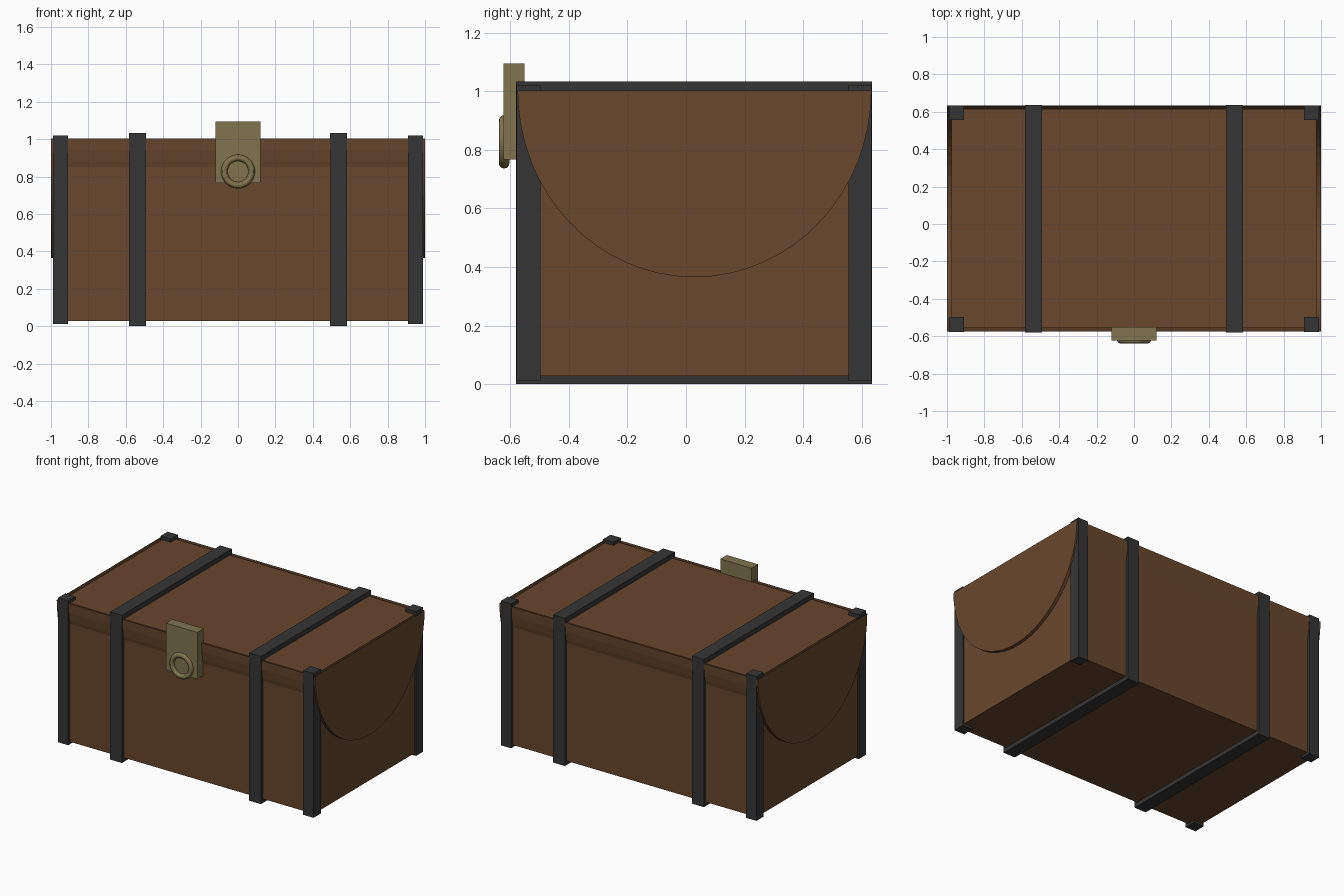
import bpy, bmesh, math
from mathutils import Matrix

if "Cube" in bpy.data.objects:
    bpy.data.objects.remove(bpy.data.objects["Cube"])


def material(name, rgb):
    m = bpy.data.materials.new(name)
    m.diffuse_color = (*rgb, 1)
    m.use_nodes = True
    m.node_tree.nodes["Principled BSDF"].inputs["Base Color"].default_value = m.diffuse_color
    return m


WOOD = material("brown wood", (0.138, 0.063, 0.026))
IRON = material("dark iron", (0.036, 0.036, 0.036))
BRASS = material("dull brass", (0.22, 0.175, 0.076))


def add(name, bm, mat):
    bmesh.ops.recalc_face_normals(bm, faces=bm.faces)
    me = bpy.data.meshes.new(name)
    bm.to_mesh(me)
    bm.free()
    me.materials.append(mat)
    ob = bpy.data.objects.new(name, me)
    bpy.context.collection.objects.link(ob)
    return ob


def box(name, x, y, z, mat):
    bm = bmesh.new()
    size = [b - a for a, b in (x, y, z)]
    mid = [(a + b) / 2 for a, b in (x, y, z)]
    bmesh.ops.create_cube(bm, size=1,
                          matrix=Matrix.Translation(mid) @ Matrix.Diagonal((*size, 1)))
    return add(name, bm, mat)


# chest body
box("chest_body", (-0.977, 0.977), (-0.557, 0.615), (0.028, 0.998), WOOD)

# hanging half-round shell, open at the top, slightly proud of the body
bm = bmesh.new()
SEG = 32
ends = []
for x in (-1, 1):
    ring = []
    for i in range(SEG + 1):
        a = math.pi * i / SEG
        ring.append(bm.verts.new((x, 0.029 - 0.604 * math.cos(a),
                                  1.003 - 0.638 * math.sin(a))))
    bm.faces.new(ring)
    ends.append(ring)
for i in range(SEG):
    bm.faces.new((ends[0][i], ends[0][i + 1], ends[1][i + 1], ends[1][i]))
add("round_shell", bm, WOOD)

# straps and corner posts, mirrored left and right
for s, side in ((-1, "left"), (1, "right")):
    box("strap_" + side, sorted((s * 0.492, s * 0.583)), (-0.58, 0.635), (0, 1.033), IRON)
    px = sorted((s * 0.909, s * 0.989))
    box("front_post_" + side, px, (-0.578, -0.497), (0.012, 1.021), IRON)
    box("back_post_" + side, px, (0.555, 0.634), (0.012, 1.021), IRON)

# clasp plate and ring
box("clasp_plate", (-0.121, 0.121), (-0.623, -0.552), (0.766, 1.094), BRASS)
bpy.ops.mesh.primitive_torus_add(major_radius=0.073, minor_radius=0.018,
                                 major_segments=48, minor_segments=12,
                                 location=(0, -0.621, 0.827),
                                 rotation=(math.pi / 2, 0, 0))
ring = bpy.context.object
ring.name = "clasp_ring"
ring.data.materials.append(BRASS)
bpy.ops.object.shade_smooth_by_angle()
